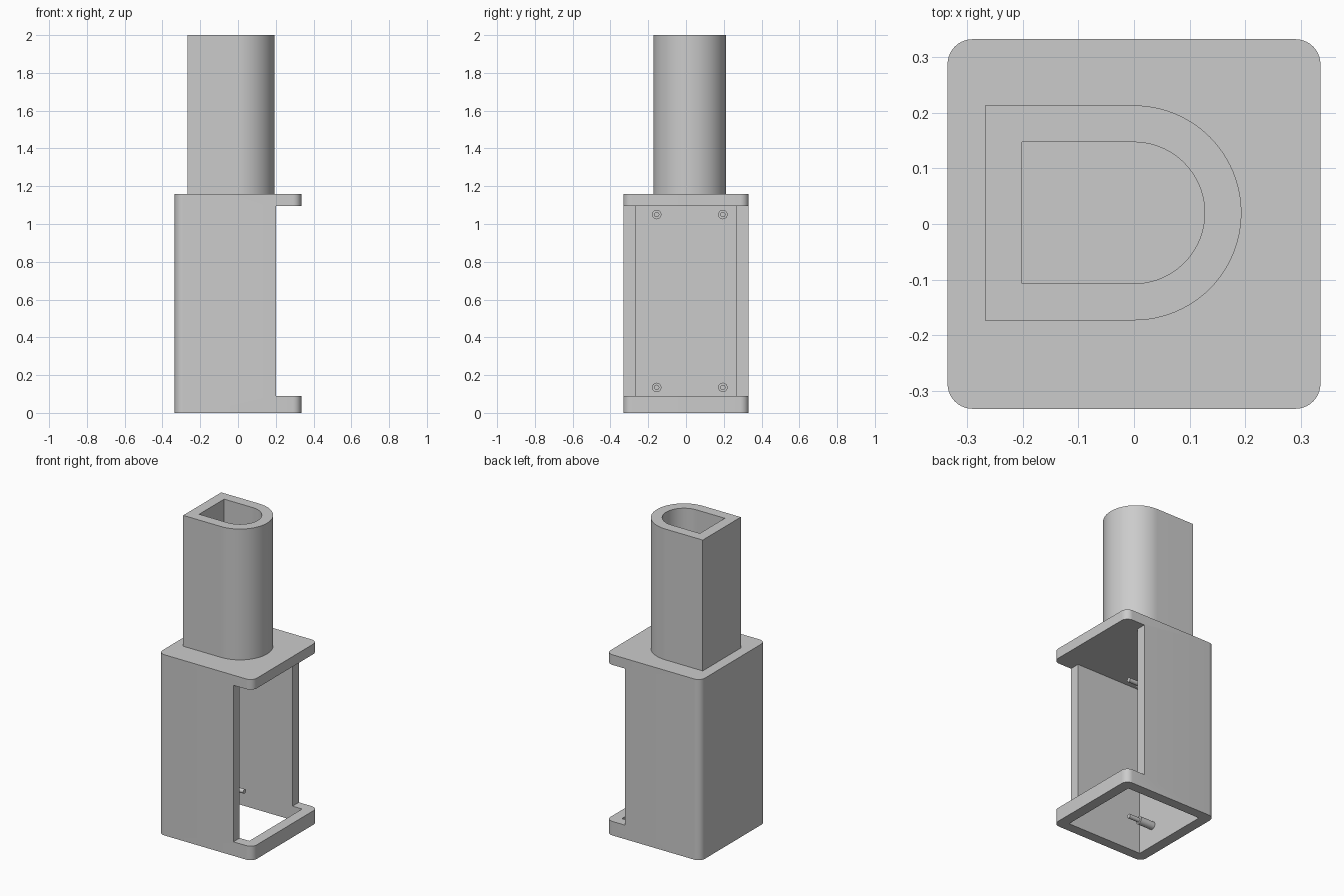
import bpy, bmesh, math

if "Cube" in bpy.data.objects:
    bpy.data.objects.remove(bpy.data.objects["Cube"])

grey = bpy.data.materials.new("light_grey")
grey.diffuse_color = (0.6, 0.6, 0.6, 1)
grey.use_nodes = True
grey.node_tree.nodes["Principled BSDF"].inputs["Base Color"].default_value = grey.diffuse_color


def prism(name, profile, z0, z1):
    """Extrude a counter-clockwise xy profile from z0 to z1."""
    bm = bmesh.new()
    face = bm.faces.new([bm.verts.new((x, y, z0)) for x, y in profile])
    ext = bmesh.ops.extrude_face_region(bm, geom=[face])["geom"]
    top = [v for v in ext if isinstance(v, bmesh.types.BMVert)]
    bmesh.ops.translate(bm, verts=top, vec=(0, 0, z1 - z0))
    bmesh.ops.recalc_face_normals(bm, faces=bm.faces)
    mesh = bpy.data.meshes.new(name)
    bm.to_mesh(mesh)
    bm.free()
    mesh.materials.append(grey)
    obj = bpy.data.objects.new(name, mesh)
    bpy.context.collection.objects.link(obj)
    return obj


def arc(cx, cy, r, a0, a1, n):
    return [(cx + r * math.cos(math.radians(a0 + (a1 - a0) * i / n)),
             cy + r * math.sin(math.radians(a0 + (a1 - a0) * i / n))) for i in range(n + 1)]


def rect(x0, x1, y0, y1):
    return [(x0, y0), (x1, y0), (x1, y1), (x0, y1)]


def d_shape(back, r):
    """Flat back at x = back, half circle towards +x."""
    return [(back, CY - r)] + arc(0, CY, r, -90, 90, 48) + [(back, CY + r)]


def cut(obj, cutter):
    """Subtract the cutter, then remove it."""
    bpy.context.view_layer.objects.active = obj
    mod = obj.modifiers.new("cut", 'BOOLEAN')
    mod.operation, mod.solver, mod.object = 'DIFFERENCE', 'EXACT', cutter
    bpy.ops.object.modifier_apply(modifier=mod.name)
    bpy.data.objects.remove(cutter)


def smooth(obj):
    bpy.ops.object.select_all(action='DESELECT')
    obj.select_set(True)
    bpy.context.view_layer.objects.active = obj
    bpy.ops.object.shade_smooth_by_angle(angle=math.radians(30))


CY = 0.02                    # tube and pegs sit slightly off centre
HALF, INNER, R = 0.335, 0.268, 0.045
HY = 0.332
PLATE, TOP = 1.095, 1.16

# Housing: rounded box, hollow from below, open at the +x side
corners = []
for sx, sy, a in ((1, 1, 0), (-1, 1, 90), (-1, -1, 180), (1, -1, 270)):
    corners += arc(sx * (HALF - R), sy * (HY - R), R, a, a + 90, 10)
housing = prism("housing", corners, 0, TOP)
cut(housing, prism("hollow", rect(-INNER, INNER, -INNER, INNER), -0.1, PLATE))
cut(housing, prism("side_opening", rect(0.2, 0.5, -0.5, 0.5), 0.09, PLATE))
smooth(housing)

# D-shaped socket tube on the top plate
tube = prism("socket_tube", d_shape(-0.268, 0.193), TOP, 2.0)
cut(tube, prism("socket_bore", d_shape(-0.201, 0.127), TOP - 0.1, 2.1))
smooth(tube)

# Four stepped mounting pegs on the inner back wall
for level, z in (("lower", 0.135), ("upper", 1.05)):
    for side, dy in (("front", -0.175), ("back", 0.175)):
        for part, r, x0, x1 in (("base", 0.025, -0.275, -0.165), ("tip", 0.014, -0.17, -0.09)):
            peg = prism(f"{level}_{side}_peg_{part}", arc(0, 0, r, 0, 337.5, 15), x0, x1)
            peg.rotation_euler = (0, math.pi / 2, 0)
            peg.location = (0, CY + dy, z)
            smooth(peg)
